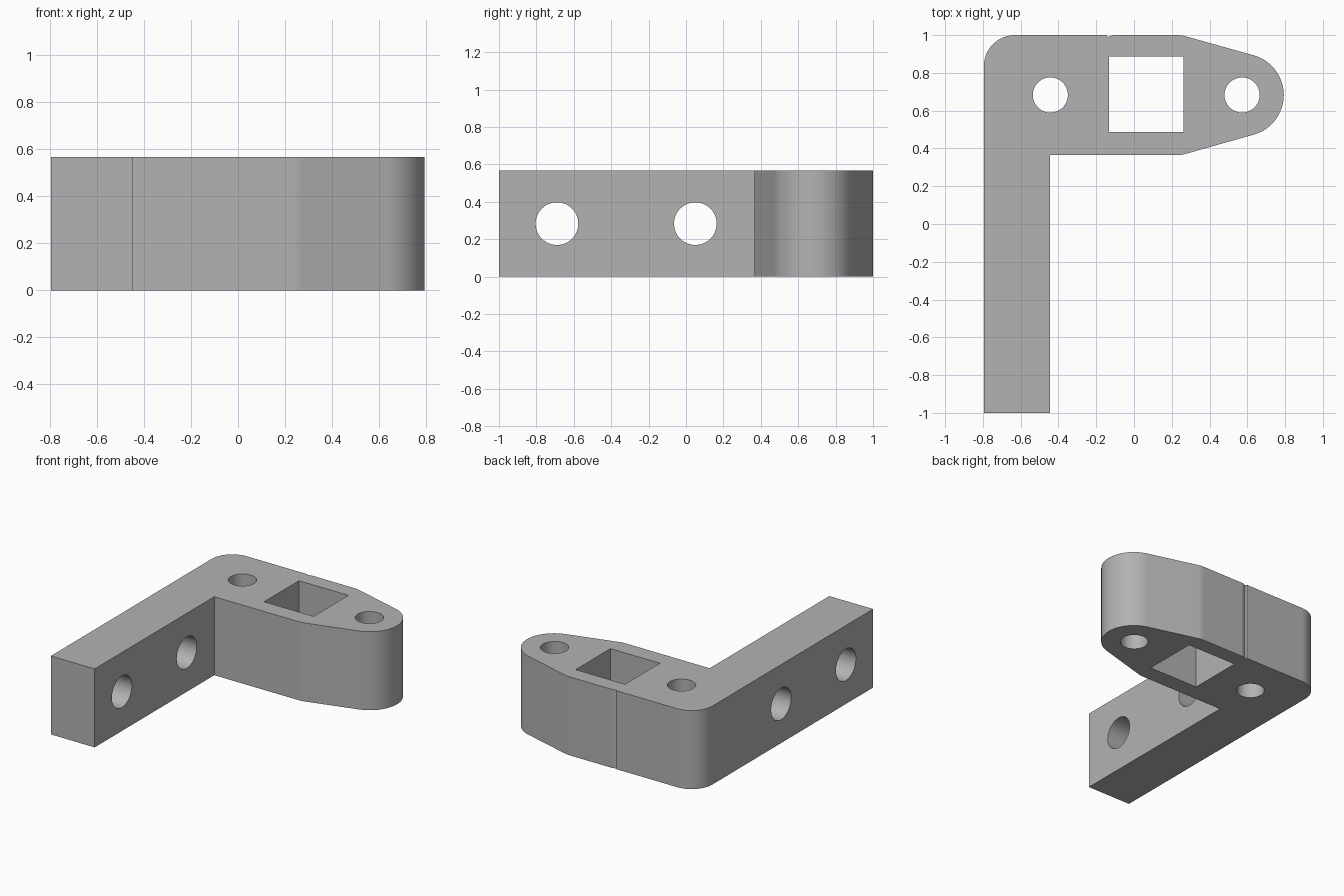
import bpy, bmesh
from math import sin, cos, radians
from mathutils import Matrix

if "Cube" in bpy.data.objects:
    bpy.data.objects.remove(bpy.data.objects["Cube"], do_unlink=True)

HEIGHT = 0.567
MID_Y = 0.683

grey = bpy.data.materials.new("plain grey")
grey.use_nodes = True
colour = (0.45, 0.45, 0.45, 1)
grey.diffuse_color = colour
grey.node_tree.nodes["Principled BSDF"].inputs["Base Color"].default_value = colour


def arc(cx, cy, r, start, end, steps):
    """Points along an arc, angles in degrees."""
    angles = [radians(start + (end - start) * i / steps) for i in range(steps + 1)]
    return [(cx + r * cos(a), cy + r * sin(a)) for a in angles]


def add_object(name, bm):
    bmesh.ops.recalc_face_normals(bm, faces=bm.faces)
    mesh = bpy.data.meshes.new(name)
    bm.to_mesh(mesh)
    bm.free()
    mesh.materials.append(grey)
    obj = bpy.data.objects.new(name, mesh)
    bpy.context.collection.objects.link(obj)
    return obj


def prism(name, outline, z0, z1, matrix=Matrix()):
    """Extrude a closed outline from z0 to z1."""
    bm = bmesh.new()
    face = bm.faces.new([bm.verts.new((x, y, z0)) for x, y in outline])
    top = bmesh.ops.extrude_face_region(bm, geom=[face])["geom"]
    bmesh.ops.translate(bm, vec=(0, 0, z1 - z0),
                        verts=[v for v in top if isinstance(v, bmesh.types.BMVert)])
    bmesh.ops.transform(bm, matrix=matrix, verts=bm.verts)
    return add_object(name, bm)


# L-shaped body: straight arm, tapered rounded lug, rounded back corner
outline = [(-0.795, -1), (-0.445, -1), (-0.445, 0.365)]
outline += arc(0.23, 0.515, 0.15, -90, -75, 4)
outline += arc(0.575, MID_Y, 0.218, -75, 75, 30)
outline += arc(0.23, 0.85, 0.15, 75, 90, 4)
outline += [(-0.11, 1), (-0.14, 0.99), (-0.146, 1)]   # fine groove on the back
outline += arc(-0.63, 0.835, 0.165, 90, 180, 18)
body = prism("bracket_body", outline, 0, HEIGHT)

# Cutters for the bolt holes, square socket and arm cross holes
cutters = [prism("bolt_hole_cutter", arc(x, MID_Y, 0.093, 0, 352.5, 47), -0.1, 0.7)
           for x in (-0.443, 0.572)]
cutters.append(prism("socket_cutter",
                     [(-0.133, 0.488), (0.262, 0.488), (0.262, 0.886), (-0.133, 0.886)],
                     -0.1, 0.7))
for y in (-0.69, 0.05):
    turn = Matrix.Translation((0, y, HEIGHT / 2)) @ Matrix.Rotation(radians(90), 4, "Y")
    cutters.append(prism("cross_hole_cutter", arc(0, 0, 0.114, 0, 352.5, 47),
                         -0.9, -0.35, turn))

bpy.ops.object.select_all(action="DESELECT")
body.select_set(True)
bpy.context.view_layer.objects.active = body
for cutter in cutters:
    cut = body.modifiers.new("hole", "BOOLEAN")
    cut.operation = "DIFFERENCE"
    cut.solver = "EXACT"
    cut.object = cutter
    bpy.ops.object.modifier_apply(modifier=cut.name)
    bpy.data.objects.remove(cutter, do_unlink=True)

# Smooth curved walls, crisp rims, flat planes
bpy.ops.object.shade_smooth_by_angle(angle=radians(14))
weighted = body.modifiers.new("flat planes", "WEIGHTED_NORMAL")
weighted.keep_sharp = True
